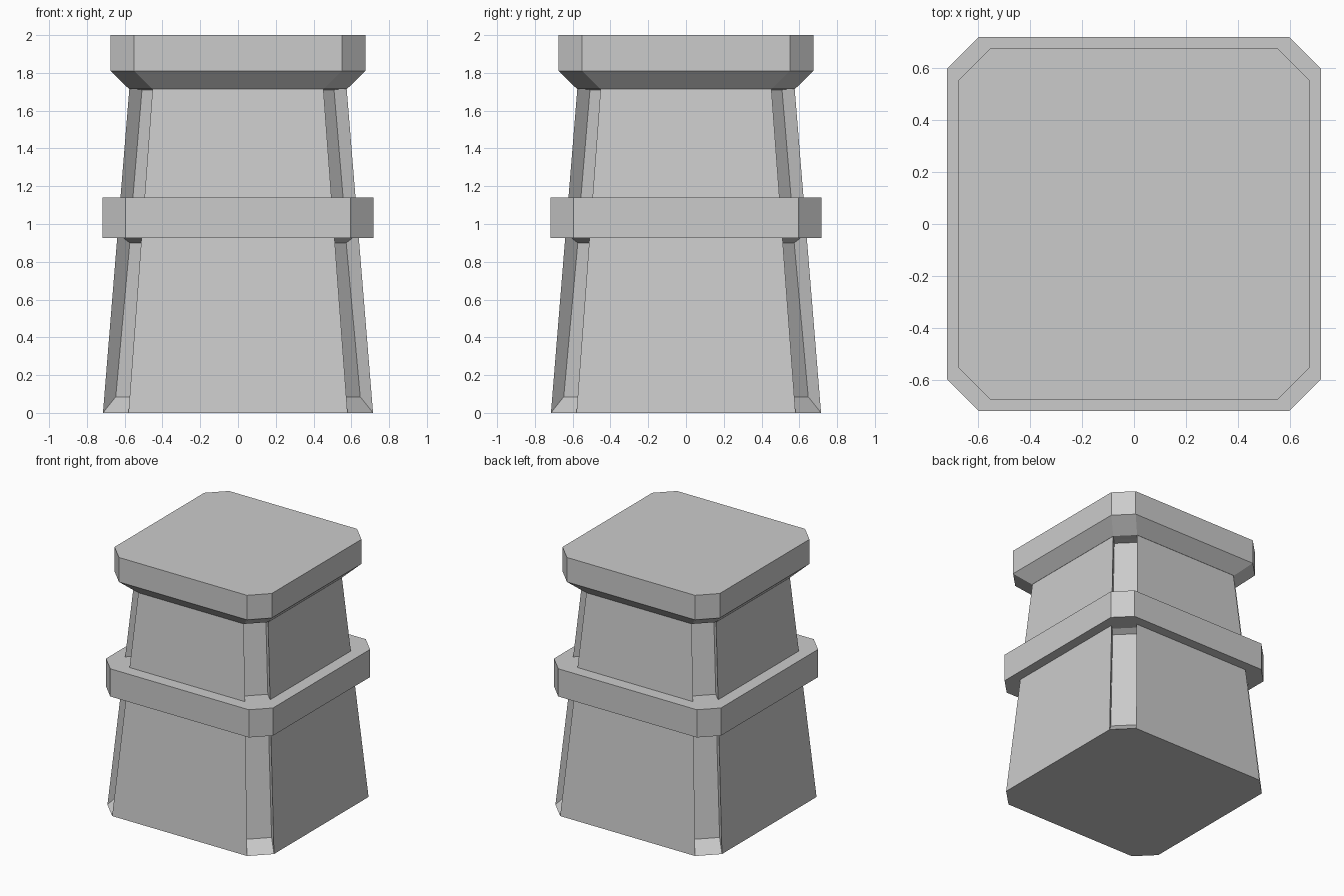
import bpy, bmesh

if "Cube" in bpy.data.objects:
    bpy.data.objects.remove(bpy.data.objects["Cube"])


def outline(h, c, d=0.0, z=0.0, zi=None):
    """Chamfered square, half width h, chamfer c; chamfers sunk by d, with sunk points at height zi."""
    zi = z if zi is None else zi
    corner = [(h, -(h - c), z), (h - d, -(h - c) + d, zi),
              (h - c - d, -h + d, zi), (h - c, -h, z)]
    pts = []
    for _ in range(4):
        pts += corner
        corner = [(y, -x, w) for x, y, w in corner]
    return pts[::-1]


def loft(name, rings):
    bm = bmesh.new()
    loops = [[bm.verts.new(p) for p in r] for r in rings]
    n = len(loops[0])
    for a, b in zip(loops, loops[1:]):
        for i in range(n):
            j = (i + 1) % n
            bm.faces.new((a[i], a[j], b[j], b[i]))
    bm.faces.new(loops[0][::-1])
    bm.faces.new(loops[-1])
    bmesh.ops.remove_doubles(bm, verts=bm.verts, dist=0.0005)
    bmesh.ops.recalc_face_normals(bm, faces=bm.faces)
    me = bpy.data.meshes.new(name)
    bm.to_mesh(me)
    bm.free()
    ob = bpy.data.objects.new(name, me)
    bpy.context.collection.objects.link(ob)
    return ob


def body_ring(z, zi, d):
    t = z / 1.72
    return outline(0.715 - 0.14 * t, 0.135 - 0.012 * t, d, z, zi)


# Tapered body with recessed corner chamfers, above and below the band
D = 0.067
loft("tapered_body", [
    body_ring(0, 0, 0), body_ring(0.01, 0.085, D),
    body_ring(0.925, 0.90, D), body_ring(0.95, 0.95, 0),
    body_ring(1.11, 1.11, 0), body_ring(1.125, 1.14, D),
    body_ring(1.715, 1.71, D), body_ring(1.72, 1.72, 0),
])

# Middle band
loft("middle_band", [outline(0.717, 0.122, z=z) for z in (0.925, 1.14)])

# Flared cap
loft("flared_cap", [outline(0.577, 0.122, z=1.715),
                    outline(0.675, 0.125, z=1.81),
                    outline(0.675, 0.125, z=2.0)])
